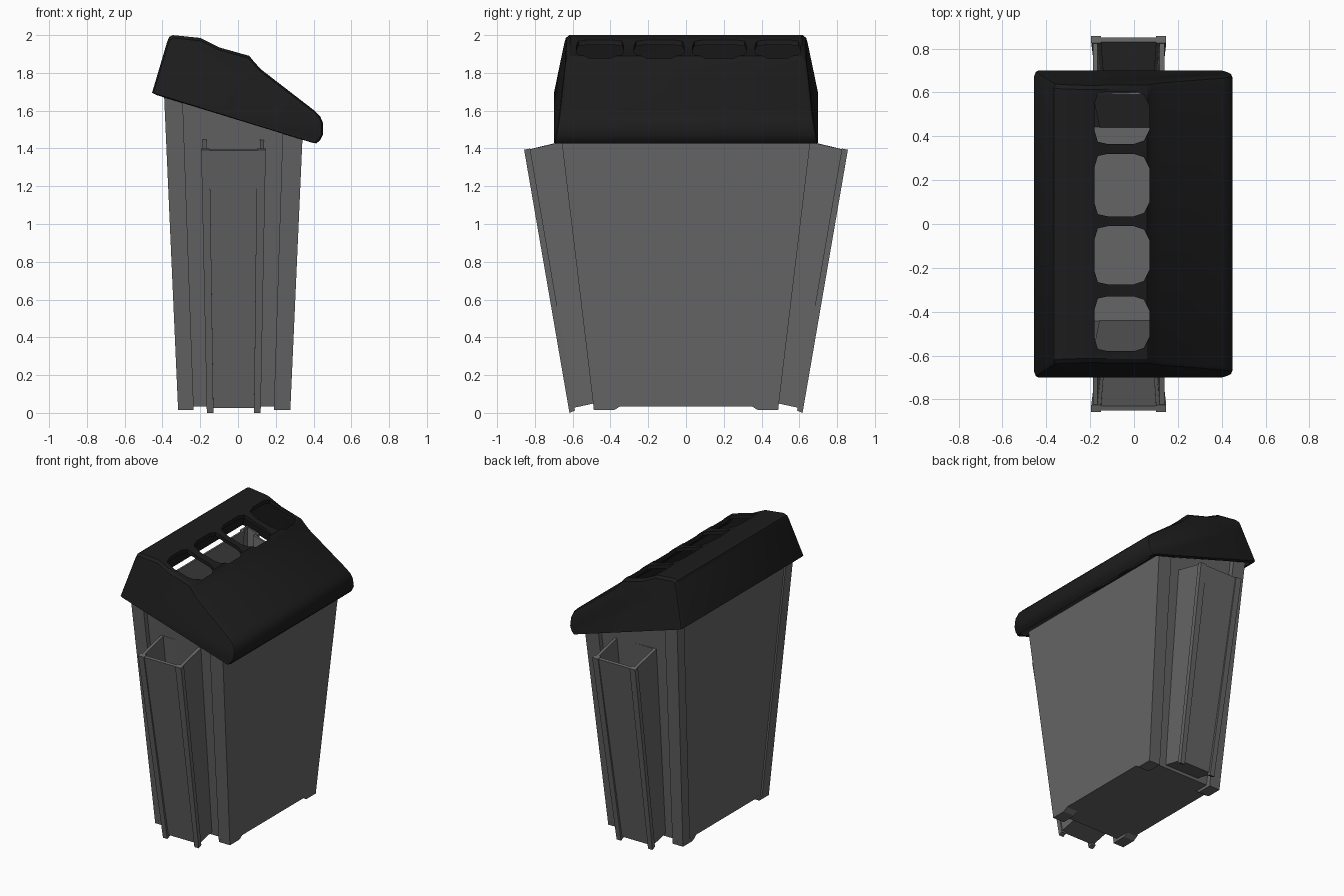
import bpy, bmesh, math

if "Cube" in bpy.data.objects:
    bpy.data.objects.remove(bpy.data.objects["Cube"])


def material(name, v):
    m = bpy.data.materials.new(name)
    m.diffuse_color = (v, v, v, 1)
    m.use_nodes = True
    m.node_tree.nodes["Principled BSDF"].inputs["Base Color"].default_value = m.diffuse_color
    return m


GREY = material("dark_grey", 0.13)
BLACK = material("black", 0.012)


def rim(x):
    """Height of the sloping rim between bin and lid."""
    return 1.695 - 0.31 * (x + 0.455)


def finish(name, bm, mat, drop=None):
    bmesh.ops.recalc_face_normals(bm, faces=bm.faces)
    if drop:
        bmesh.ops.delete(bm, geom=[drop], context='FACES_ONLY')
    me = bpy.data.meshes.new(name)
    bm.to_mesh(me)
    bm.free()
    ob = bpy.data.objects.new(name, me)
    bpy.context.collection.objects.link(ob)
    if mat:
        me.materials.append(mat)
    return ob


def loft(name, lower, upper, mat=GREY, open_top=False):
    """Skin between two matching rings of points."""
    bm = bmesh.new()
    a = [bm.verts.new(p) for p in lower]
    b = [bm.verts.new(p) for p in upper]
    n = len(a)
    for i in range(n):
        j = (i + 1) % n
        bm.faces.new((a[i], a[j], b[j], b[i]))
    bm.faces.new(a[::-1])
    top = bm.faces.new(b)
    return finish(name, bm, mat, top if open_top else None)


def shell(ob, t):
    m = ob.modifiers.new("wall", 'SOLIDIFY')
    m.thickness, m.offset = t, -1


def mirror_y(ob):
    ob.modifiers.new("mirror", 'MIRROR').use_axis = (False, True, False)


def quad(x0, x1, y0, y1, z0, z1):
    """Ring with inner height z0 and outer height z1."""
    return [(x0, y0, z0), (x1, y0, z0), (x1, y1, z1), (x0, y1, z1)]


# Tapered bin body: corner posts with recessed ends and a recessed back
def section(L, R, q, p, Y, height):
    r, e, w = 0.035, 0.012, 0.08
    half = [(R, Y), (p, Y), (p, Y - r), (q, Y - r), (q, Y), (L, Y),
            (L, Y - w), (L + e, Y - w)]
    ring = half + [(x, -y) for x, y in reversed(half)]
    return [(x, y, height(x)) for x, y in ring]


body = loft("bin_body",
            section(-0.318, 0.278, -0.235, 0.19, 0.49, lambda x: 0.035),
            section(-0.392, 0.342, -0.293, 0.237, 0.662, lambda x: rim(x) + 0.02),
            open_top=True)
shell(body, 0.02)

# Corner feet
for side, x0, x1 in (("back", -0.318, -0.235), ("front", 0.19, 0.278)):
    foot = loft("foot_" + side, quad(x0, x1, 0.38, 0.488, 0.015, 0.015),
                quad(x0, x1, 0.34, 0.491, 0.04, 0.04))
    mirror_y(foot)

# Open-topped channels on both ends
channel = loft("side_channel", quad(-0.158, 0.113, 0.44, 0.605, 0.06, 0.025),
               quad(-0.188, 0.138, 0.59, 0.85, 1.45, 1.39), open_top=True)
shell(channel, 0.03)
mirror_y(channel)

# Raised strips along the outer channel corners
for side, b0, b1, t0, t1 in (("back", -0.165, -0.13, -0.195, -0.15),
                             ("front", 0.085, 0.12, 0.1, 0.147)):
    strip = loft("channel_strip_" + side,
                 quad(b0, b1, 0.588, 0.617, 0.012, 0.0),
                 quad(t0, t1, 0.825, 0.857, 1.40, 1.393))
    mirror_y(strip)

# Lid: side profile carried along y, with tapered and softened ends
profile = [(-0.455, 1.695), (-0.375, 1.965), (-0.365, 1.99), (-0.345, 2.0),
           (-0.2, 1.985), (-0.1, 1.935), (0.06, 1.89), (0.08, 1.865),
           (0.12, 1.82), (0.405, 1.6), (0.435, 1.57), (0.45, 1.535),
           (0.45, 1.475), (0.435, 1.445), (0.415, 1.426)]


def lid_ring(side, scale, inset):
    pts = []
    for x, z in profile:
        h = z - rim(x)
        sx = x * (1 - (1 - scale) * 0.4)
        pts.append((sx, side * (0.70 - inset - 0.17 * h), rim(sx) + h * scale))
    return pts


bm = bmesh.new()
rings = [[bm.verts.new(p) for p in lid_ring(*a)] for a in
         ((-1, 0.9, 0), (-1, 0.96, 0.006), (-1, 1, 0.025),
          (1, 1, 0.025), (1, 0.96, 0.006), (1, 0.9, 0))]
for a, b in zip(rings, rings[1:]):
    for i in range(len(a) - 1):
        bm.faces.new((a[i], a[i + 1], b[i + 1], b[i]))
bm.faces.new(rings[0][::-1])
bm.faces.new(rings[-1])
under = bm.faces.new([r[0] for r in rings] + [r[-1] for r in reversed(rings)])
lid = finish("lid", bm, BLACK, under)
shell(lid, 0.025)

# Four rounded openings along the lid
for i, (y0, y1) in enumerate(((-0.58, -0.33), (-0.275, -0.01),
                              (0.035, 0.32), (0.365, 0.605))):
    outline = [(-0.165, y0 + 0.01), (-0.12, y0), (0.0, y0), (0.045, y0 + 0.015),
               (0.07, y0 + 0.065), (0.07, y1 - 0.065), (0.045, y1 - 0.015),
               (0.0, y1), (-0.12, y1), (-0.165, y1 - 0.01),
               (-0.18, y1 - 0.06), (-0.18, y0 + 0.06)]
    cutter = loft(f"opening_cutter_{i}", [(x, y, 1.75) for x, y in outline],
                  [(x, y, 2.2) for x, y in outline], None)
    cutter.hide_render = True
    cutter.hide_set(True)
    cut = lid.modifiers.new("opening", 'BOOLEAN')
    cut.operation, cut.object, cut.solver = 'DIFFERENCE', cutter, 'EXACT'

# Bake the lid, remove the cutters, then smooth it
bpy.context.view_layer.objects.active = lid
lid.select_set(True)
for m in list(lid.modifiers):
    bpy.ops.object.modifier_apply(modifier=m.name)
for ob in list(bpy.data.objects):
    if ob.name.startswith("opening_cutter"):
        bpy.data.objects.remove(ob)
bpy.ops.object.shade_smooth_by_angle(angle=math.radians(32))
